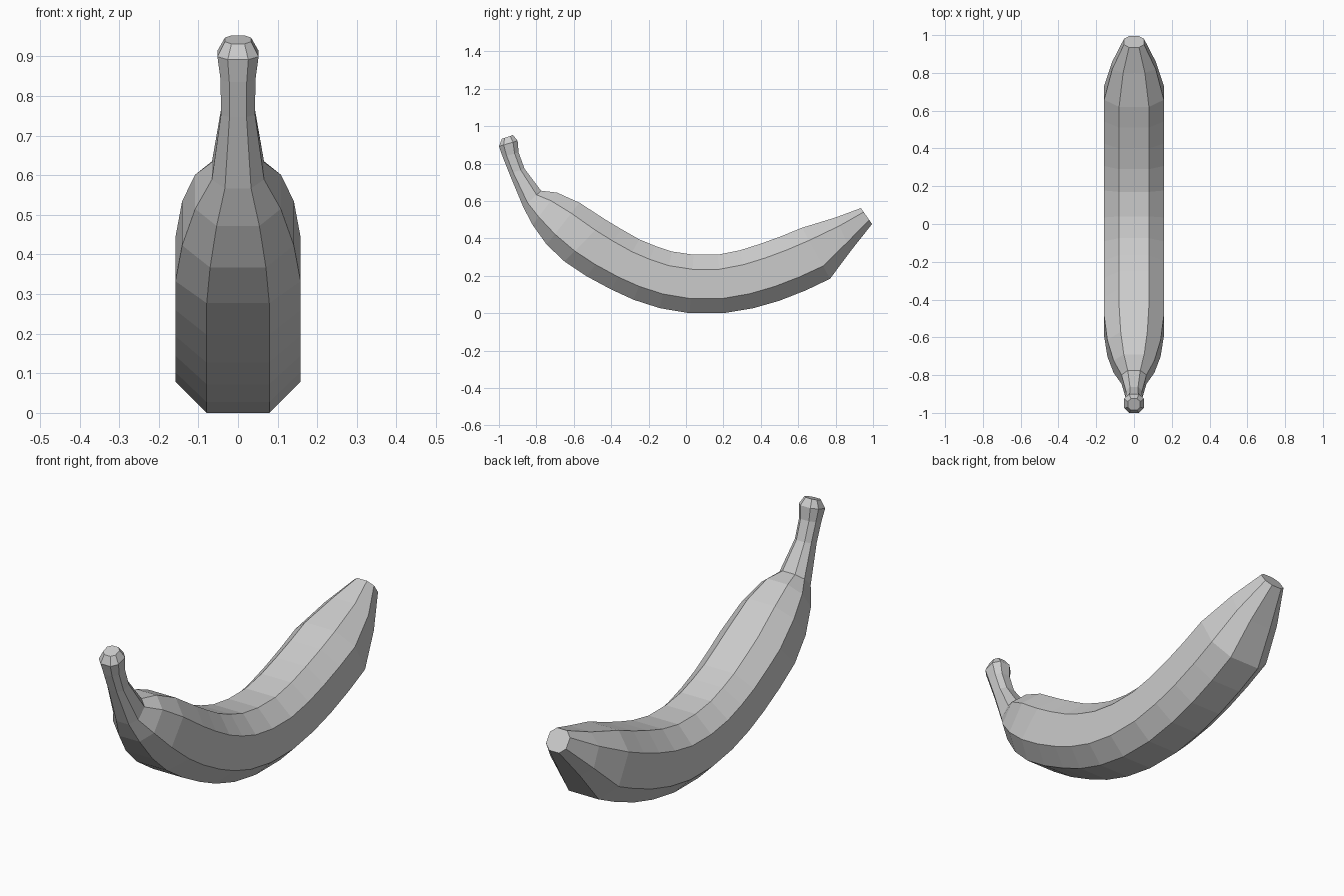
import bpy, bmesh
from mathutils import Vector

# Rings from stem tip to blossom end: outer (y, z), inner (y, z), half width
RINGS = [
    (-0.985, 0.935, -0.925, 0.956, 0.033),
    (-1.00, 0.895, -0.90, 0.925, 0.052),
    (-0.98, 0.838, -0.895, 0.863, 0.044),
    (-0.945, 0.75, -0.863, 0.775, 0.043),
    (-0.87, 0.57, -0.775, 0.658, 0.066),
    (-0.82, 0.475, -0.69, 0.648, 0.108),
    (-0.745, 0.37, -0.57, 0.594, 0.141),
    (-0.65, 0.28, -0.43, 0.503, 0.158),
    (-0.53, 0.20, -0.345, 0.452, 0.158),
    (-0.40, 0.13, -0.25, 0.398, 0.158),
    (-0.28, 0.075, -0.165, 0.363, 0.158),
    (-0.14, 0.03, -0.075, 0.333, 0.158),
    (0.02, 0.003, 0.04, 0.316, 0.158),
    (0.20, 0.003, 0.17, 0.316, 0.158),
    (0.36, 0.03, 0.29, 0.340, 0.158),
    (0.50, 0.07, 0.40, 0.375, 0.158),
    (0.64, 0.125, 0.51, 0.415, 0.158),
    (0.77, 0.187, 0.62, 0.460, 0.158),
    (0.88, 0.335, 0.80, 0.515, 0.115),
    (0.995, 0.48, 0.935, 0.565, 0.053),
]
# Octagon: (share of half width, share of the way from outer to inner)
OCT = [(-0.5, 0), (0.5, 0), (1, 0.25), (1, 0.75),
       (0.5, 1), (-0.5, 1), (-1, 0.75), (-1, 0.25)]

# Loft the octagonal rings into one closed, flat-shaded skin
bm = bmesh.new()
loops = []
for oy, oz, iy, iz, w in RINGS:
    outer, inner = Vector((0, oy, oz)), Vector((0, iy, iz))
    loops.append([bm.verts.new(outer.lerp(inner, t) + Vector((s * w, 0, 0)))
                  for s, t in OCT])
for a, b in zip(loops, loops[1:]):
    for i in range(8):
        j = (i + 1) % 8
        bm.faces.new((a[i], a[j], b[j], b[i]))

# End caps
bm.faces.new(loops[0])
bm.faces.new(loops[-1])
bmesh.ops.translate(bm, verts=bm.verts, vec=(0, 0, -min(v.co.z for v in bm.verts)))
bmesh.ops.recalc_face_normals(bm, faces=bm.faces)

mesh = bpy.data.meshes.new("banana")
bm.to_mesh(mesh)
bm.free()
bpy.context.collection.objects.link(bpy.data.objects.new("banana", mesh))
